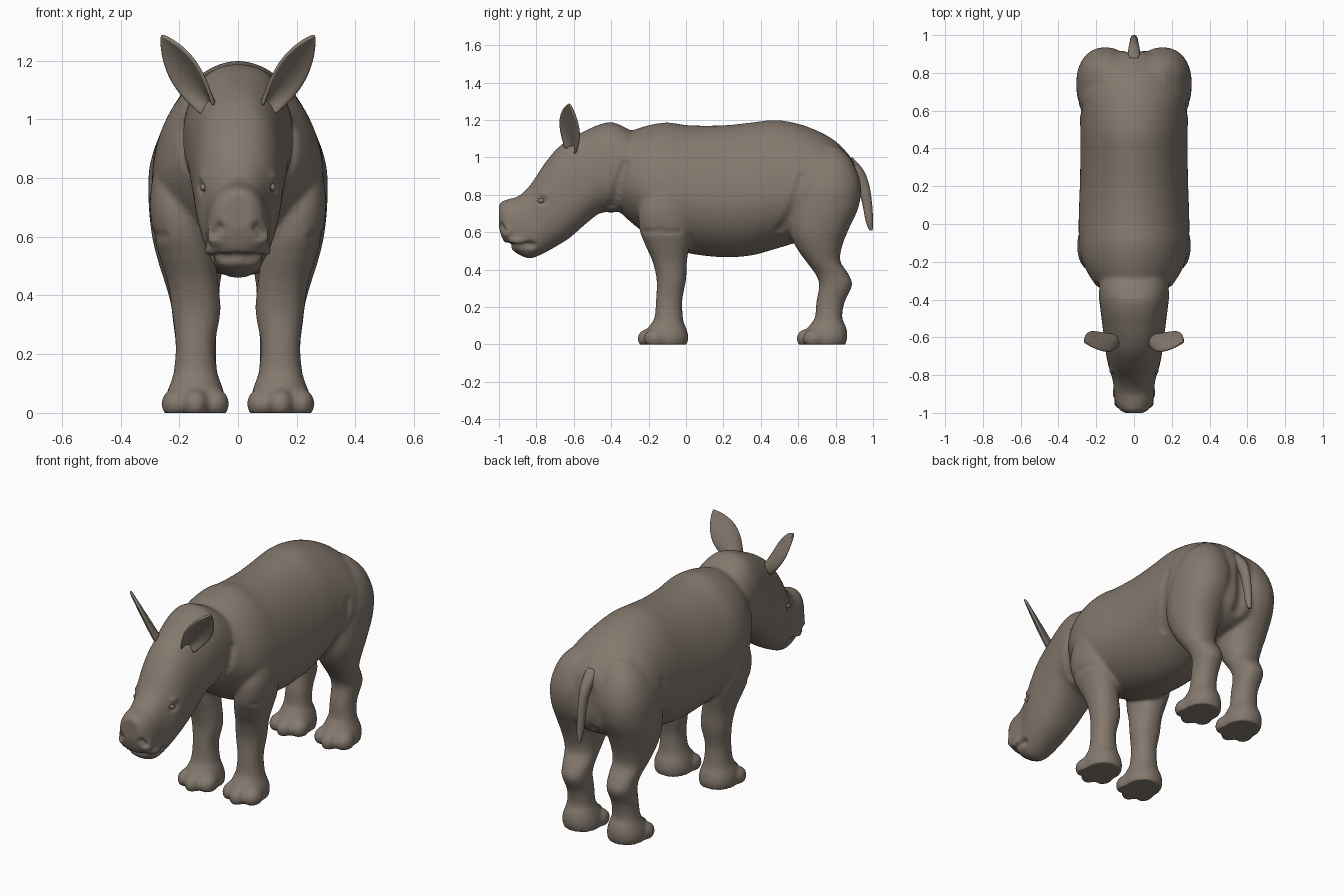
import bpy, bmesh, math
from mathutils import Vector, Matrix, kdtree

cube = bpy.data.objects.get("Cube")
if cube:
    bpy.data.objects.remove(cube, do_unlink=True)

# One hide colour for the whole animal
hide = bpy.data.materials.new("taupe hide")
hide.use_nodes = True
hide.diffuse_color = (0.23, 0.19, 0.155, 1)
hide.node_tree.nodes["Principled BSDF"].inputs["Base Color"].default_value = hide.diffuse_color


def smooth_rows(rows, steps=6):
    """Spline-interpolate the cross-section rows."""
    rows = [Vector(r) for r in rows]
    padded = [rows[0]] + rows + [rows[-1]]
    result = []
    for a, b, c, d in zip(padded, padded[1:], padded[2:], padded[3:]):
        for i in range(steps):
            t = i / steps
            result.append(b + (c - a) * (t / 2)
                          + (a * 2 - b * 5 + c * 4 - d) * (t * t / 2)
                          + (b * 3 - a - c * 3 + d) * (t ** 3 / 2))
    return result + [rows[-1]]


def loft(bm, rows, axis, side=1, mid=0.5, power=2.0, segments=72):
    """Skin rounded rings; a row is position, x low, x high, other low, other high."""
    rings = []
    for pos, x0, x1, v0, v1 in smooth_rows(rows):
        ring = []
        for i in range(segments):
            angle = math.tau * i / segments
            c, s = math.cos(angle), math.sin(angle)
            u = math.copysign(abs(c) ** (2 / power), c)
            v = math.copysign(abs(s) ** (2 / power), s)
            x = side * ((x0 + x1) / 2 + u * (x1 - x0) / 2)
            centre = v0 + (v1 - v0) * mid
            other = centre + v * ((v1 - centre) if v > 0 else (centre - v0))
            ring.append(bm.verts.new((x, pos, other) if axis == "Y" else (x, other, pos)))
        rings.append(ring)
    for low, high in zip(rings, rings[1:]):
        for i in range(segments):
            j = (i + 1) % segments
            bm.faces.new((low[i], low[j], high[j], high[i]))
    bm.faces.new(rings[0])
    bm.faces.new(rings[-1])


def symmetric(rows):
    """Rows of position, low, high, half width become full rows."""
    return [(p, -w, w, low, high) for p, low, high, w in rows]


def ball(bm, centre, radii):
    matrix = Matrix.Translation(centre) @ Matrix.Diagonal((*radii, 1))
    bmesh.ops.create_uvsphere(bm, u_segments=24, v_segments=16, radius=1, matrix=matrix)


def finish(bm, name):
    bmesh.ops.recalc_face_normals(bm, faces=bm.faces)
    mesh = bpy.data.meshes.new(name)
    bm.to_mesh(mesh)
    bm.free()
    obj = bpy.data.objects.new(name, mesh)
    bpy.context.collection.objects.link(obj)
    mesh.materials.append(hide)
    return obj


def activate(obj):
    bpy.ops.object.select_all(action="DESELECT")
    obj.select_set(True)
    bpy.context.view_layer.objects.active = obj


def shade(obj, angle=50):
    activate(obj)
    bpy.ops.object.shade_smooth_by_angle(angle=math.radians(angle))


def relax(obj, iterations):
    activate(obj)
    modifier = obj.modifiers.new("relax", "SMOOTH")
    modifier.iterations = iterations
    bpy.ops.object.modifier_apply(modifier="relax")


# Torso: y, belly, back, half width
torso = [(-.41, .79, 1.07, .11), (-.35, .71, 1.125, .18), (-.28, .645, 1.15, .233),
         (-.2, .585, 1.175, .272), (-.1, .53, 1.19, .29), (.02, .49, 1.175, .293),
         (.2, .47, 1.175, .287), (.35, .48, 1.19, .284), (.48, .515, 1.203, .284),
         (.6, .55, 1.183, .288), (.7, .57, 1.147, .295), (.79, .59, 1.097, .285),
         (.86, .63, 1.03, .24), (.9, .68, .97, .17), (.915, .75, .91, .08)]

# Head and neck: y, underside, top, half width
head = [(-1, .63, .75, .05), (-.98, .565, .77, .08), (-.94, .52, .782, .1),
        (-.89, .482, .80, .107), (-.83, .464, .86, .112), (-.76, .492, .965, .133),
        (-.69, .53, 1.05, .148), (-.62, .575, 1.103, .156), (-.54, .645, 1.145, .167),
        (-.46, .705, 1.18, .177), (-.39, .71, 1.19, .185), (-.3, .72, 1.15, .19),
        (-.2, .77, 1.09, .17)]

# Legs: z, inner x, outer x, front y, back y
front_leg = [(0, .045, .242, -.215, .005), (.04, .042, .248, -.22, .012), (.08, .05, .24, -.21, .005),
             (.11, .06, .228, -.19, -.008), (.15, .072, .218, -.168, -.017),
             (.24, .078, .212, -.16, -.02), (.35, .06, .225, -.157, 0), (.45, .068, .24, -.18, .005),
             (.54, .08, .268, -.22, .02), (.62, .1, .29, -.248, .03),
             (.73, .12, .3, -.25, .02), (.87, .15, .28, -.2, 0)]
hind_leg = [(0, .045, .242, .635, .852), (.04, .042, .248, .63, .862), (.08, .05, .24, .645, .86),
            (.11, .06, .228, .665, .85), (.15, .072, .218, .69, .835),
            (.23, .075, .212, .697, .848), (.32, .07, .222, .712, .888), (.38, .065, .23, .692, .868),
            (.45, .06, .25, .64, .825), (.53, .045, .275, .585, .835),
            (.62, .03, .295, .55, .87), (.74, .01, .305, .545, .923),
            (.86, .0, .298, .57, .933), (.98, .02, .25, .63, .89), (1.06, .04, .17, .68, .82)]

bm = bmesh.new()
loft(bm, symmetric(torso), "Y", mid=0.42, power=1.93)
loft(bm, symmetric(head), "Y", mid=0.45, power=2.3)
for side in (-1, 1):
    for leg, front in ((front_leg, 0), (hind_leg, .85)):
        loft(bm, leg, "Z", side, power=2.2)
        # Three toes on each foot
        for x, y in ((.145, -.2), (.077, -.165), (.214, -.165)):
            ball(bm, (side * x, y + front, .035), (.047, .06, .052))
    # Brow ridge, nostril wing and lip corner
    ball(bm, (side * .108, -.745, .81), (.027, .045, .022))
    ball(bm, (side * .07, -.95, .61), (.036, .035, .045))
    ball(bm, (side * .075, -.89, .555), (.038, .06, .04))
# Blunt horn bump
ball(bm, (0, -.93, .715), (.065, .06, .07))
body = finish(bm, "body")

# Fuse the volumes into one continuous skin
activate(body)
remesh = body.modifiers.new("fuse", "REMESH")
remesh.mode = "VOXEL"
remesh.voxel_size = 0.01
bpy.ops.object.modifier_apply(modifier="fuse")
relax(body, 5)


def groove(obj, path, radius, depth):
    """Press a mirrored soft crease into the skin along a path."""
    verts = obj.data.vertices
    tree = kdtree.KDTree(len(verts))
    for v in verts:
        tree.insert(v.co, v.index)
    tree.balance()
    points = [Vector(p) for p in path]
    samples = [a.lerp(b, i / 24) for a, b in zip(points, points[1:]) for i in range(25)]
    weights = {}
    for p in samples:
        for side in (-1, 1):
            spot = tree.find(Vector((p.x * side, p.y, p.z)))[0]
            for _, index, dist in tree.find_range(spot, radius):
                weight = (1 - (dist / radius) ** 2) ** 2
                weights[index] = max(weights.get(index, 0), weight)
    moves = [(i, verts[i].normal * (-depth * w)) for i, w in weights.items()]
    for i, move in moves:
        verts[i].co += move


# Mouth, nostrils and eye sockets
groove(body, [(0, -.97, .515), (.09, -.94, .515), (.115, -.83, .53)], .028, .02)
groove(body, [(.075, -1, .63), (.09, -.97, .61)], .024, .018)
groove(body, [(.14, -.795, .765), (.14, -.755, .775)], .025, .01)
# Neck, shoulder, flank and rump folds
groove(body, [(.2, -.33, .97), (.21, -.37, .83), (.15, -.4, .7)], .035, .012)
groove(body, [(.27, -.24, .6), (.29, -.14, .61), (.29, -.03, .6)], .025, .006)
groove(body, [(.29, .62, .9), (.29, .57, .72), (.26, .51, .57)], .035, .009)
groove(body, [(0, .95, .9), (0, .93, .62)], .05, .016)
relax(body, 2)
# Flat soles
for v in body.data.vertices:
    v.co.z = max(v.co.z, 0.004) - 0.004
shade(body, 70)

# Tail: z, front y, back y, half width
tail = [(.61, .98, .998, .008), (.66, .96, 1, .018), (.75, .943, .995, .022),
        (.85, .915, .98, .025), (.93, .875, .95, .032), (1, .81, .89, .035)]
bm = bmesh.new()
loft(bm, [(z, -w, w, y0, y1) for z, y0, y1, w in tail], "Z", segments=20)
shade(finish(bm, "tail"))

# Cupped ears opening forward and outward, and small eyes
base, along = Vector((.082, -.595, 1.045)), Vector((.18, -.03, .242))
outward = Vector((.81, 0, -.58))
across = (outward + Vector((0, 1, 0))).normalized()
facing = (outward - Vector((0, 1, 0))).normalized()
for side, label in ((1, "left"), (-1, "right")):
    bm = bmesh.new()
    grid = []
    for i in range(13):
        t = i / 12
        half = .076 * max(math.sin(math.pi * (.13 + .87 * t ** 1.15)), .001) ** .8
        row = []
        for j in range(-4, 5):
            u = j / 4
            p = base + along * t + across * (half * u) + facing * (.04 * u * u * (1 - t))
            row.append(bm.verts.new((p.x * side, p.y, p.z)))
        grid.append(row)
    for low, high in zip(grid, grid[1:]):
        for j in range(8):
            bm.faces.new((low[j], low[j + 1], high[j + 1], high[j]))
    ear = finish(bm, "ear_" + label)
    thickness = ear.modifiers.new("thickness", "SOLIDIFY")
    thickness.thickness = 0.014
    thickness.offset = 0
    ear.modifiers.new("rounding", "SUBSURF").render_levels = 1
    shade(ear, 60)

    bm = bmesh.new()
    ball(bm, (side * .117, -.775, .768), (.013, .018, .013))
    shade(finish(bm, "eye_" + label))
